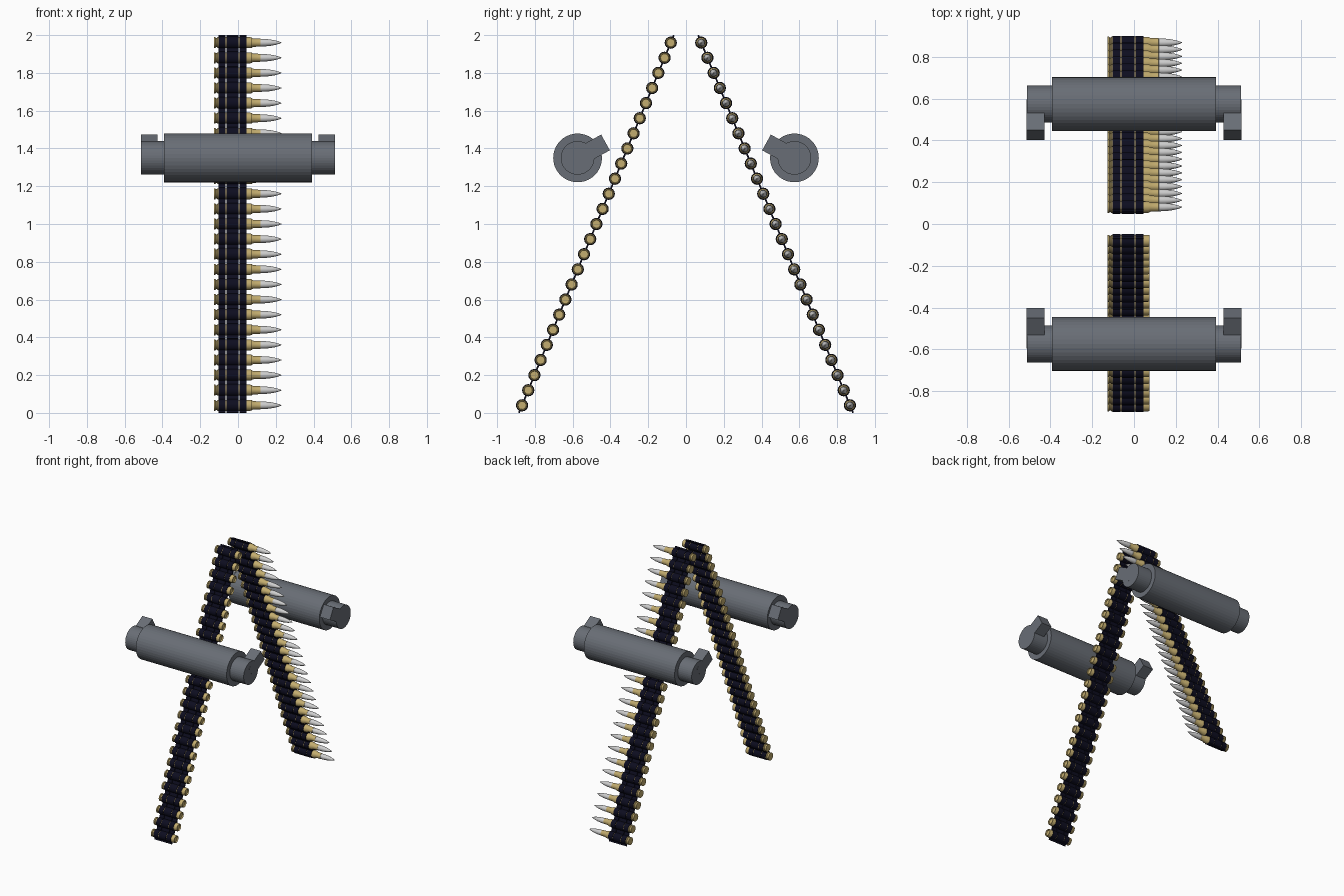
import bpy, bmesh, math
from mathutils import Matrix, Vector

cube = bpy.data.objects.get("Cube")
if cube:
    bpy.data.objects.remove(cube)


def material(name, rgb, metallic=0.0):
    m = bpy.data.materials.new(name)
    m.use_nodes = True
    m.diffuse_color = (*rgb, 1)
    m.node_tree.nodes["Principled BSDF"].inputs["Base Color"].default_value = (*rgb, 1)
    return m


brass = material("brass", (0.55, 0.42, 0.16))
tip_grey = material("pale tip grey", (0.62, 0.62, 0.62))
link_navy = material("dark navy", (0.004, 0.004, 0.014))
steel = material("slate grey", (0.14, 0.155, 0.18))


def lathe(bm, profile, sides, centre=(0, 0)):
    """Revolve (x, radius) points about an axis along x, closing both ends."""
    rings = []
    for x, r in profile:
        rings.append([bm.verts.new((x, centre[0] + r * math.cos(a), centre[1] + r * math.sin(a)))
                      for a in (2 * math.pi * i / sides for i in range(sides))])
    for a, b in zip(rings, rings[1:]):
        for i in range(sides):
            j = (i + 1) % sides
            bm.faces.new((a[i], a[j], b[j], b[i]))
    bm.faces.new(rings[0])
    bm.faces.new(rings[-1])


def box(bm, centre, size, angle):
    """Box turned about the x axis."""
    m = (Matrix.Translation(centre) @ Matrix.Rotation(angle, 4, 'X')
         @ Matrix.Diagonal((*size, 1)))
    bmesh.ops.create_cube(bm, size=1, matrix=m)


def finish(bm, name, mats, rule=None, smooth=True):
    bmesh.ops.recalc_face_normals(bm, faces=bm.faces)
    if rule:
        for f in bm.faces:
            f.material_index = rule(f.calc_center_median())
    mesh = bpy.data.meshes.new(name)
    bm.to_mesh(mesh)
    bm.free()
    for m in mats:
        mesh.materials.append(m)
    ob = bpy.data.objects.new(name, mesh)
    bpy.context.collection.objects.link(ob)
    if smooth:
        bpy.ops.object.select_all(action='DESELECT')
        ob.select_set(True)
        bpy.context.view_layer.objects.active = ob
        bpy.ops.object.shade_smooth_by_angle(angle=math.radians(35))
    return ob


# Belt layout
COUNT = 25
FOOT_Y, FOOT_Z = 0.868, 0.04
STEP_Y, STEP_Z = 0.0328, 0.08
PITCH = math.hypot(STEP_Y, STEP_Z)
LEAN = math.atan2(STEP_Y, STEP_Z)
STRIPS = [(-0.103, -0.065), (-0.06, 0.003), (0.008, 0.046)]

# Cartridge profiles: rim, groove, body, then shoulder and tip or an open mouth
base = [(-0.128, 0.029), (-0.119, 0.029), (-0.117, 0.024), (-0.112, 0.024), (-0.108, 0.029)]
live = base + [(0.068, 0.028), (0.08, 0.022), (0.118, 0.021), (0.1185, 0.02), (0.145, 0.0195),
               (0.17, 0.017), (0.195, 0.0125), (0.215, 0.007), (0.23, 0.0015)]
spent = base + [(0.066, 0.029), (0.073, 0.027), (0.075, 0.023), (0.065, 0.021)]


def repeat(ob, side):
    ob.location = (0, side * FOOT_Y, FOOT_Z)
    mod = ob.modifiers.new("belt_run", 'ARRAY')
    mod.count = COUNT
    mod.use_relative_offset = False
    mod.use_constant_offset = True
    mod.constant_offset_displace = (0, -side * STEP_Y, STEP_Z)


for side, label, profile in ((1, "back", live), (-1, "front", spent)):
    # Cartridges
    bm = bmesh.new()
    lathe(bm, profile, 16)
    rounds = finish(bm, label + "_cartridges", [brass, tip_grey],
                    lambda c: 1 if c.x > 0.118 else 0)
    repeat(rounds, side)

    # Links: sleeves round each cartridge joined by thin plates
    bm = bmesh.new()
    for x0, x1 in STRIPS:
        lathe(bm, [(x0, 0.0325), (x1, 0.0325)], 16)
        box(bm, Vector(((x0 + x1) / 2, 0, 0)), (x1 - x0, 0.009, PITCH), side * LEAN)
    links = finish(bm, label + "_belt_links", [link_navy])
    repeat(links, side)

    # Roller drum with stepped ends
    axis_y, axis_z = side * 0.574, 1.35
    bm = bmesh.new()
    lathe(bm, [(-0.513, 0.089), (-0.393, 0.089), (-0.393, 0.129), (0.393, 0.129),
               (0.393, 0.089), (0.513, 0.089)], 40, (axis_y, axis_z))
    finish(bm, label + "_roller", [steel], smooth=False)

    # Lever tabs on both ends, pointing up towards the belt
    bm = bmesh.new()
    tilt = math.radians(29)
    reach = 0.169
    mid = Vector((0, -side * math.cos(tilt), math.sin(tilt))) * reach / 2
    for end in (-1, 1):
        box(bm, Vector((end * 0.4705, axis_y, axis_z)) + mid, (0.086, reach, 0.095), -side * tilt)
    finish(bm, label + "_roller_levers", [steel], smooth=False)
